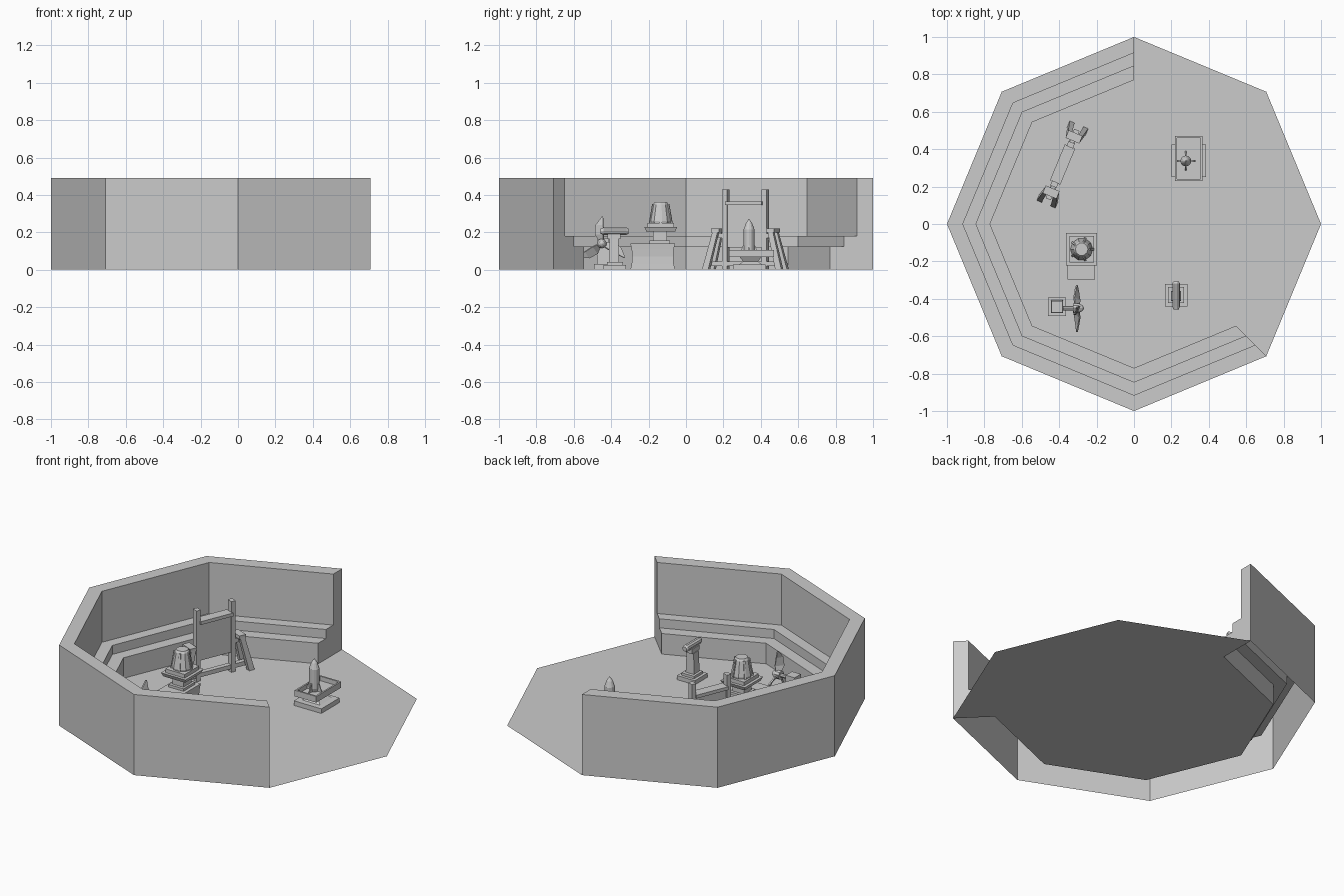
import bpy, bmesh
from math import radians, cos, sin, pi
from mathutils import Matrix, Vector

if "Cube" in bpy.data.objects:
    bpy.data.objects.remove(bpy.data.objects["Cube"])


def finish(name, bm, mat=None):
    if mat:
        bm.transform(mat)
    me = bpy.data.meshes.new(name)
    bm.to_mesh(me)
    bm.free()
    ob = bpy.data.objects.new(name, me)
    bpy.context.collection.objects.link(ob)
    return ob


def loft(name, rings, mat=None, caps=True, closed=True):
    """Skin a list of equal-length point rings."""
    bm = bmesh.new()
    vs = [[bm.verts.new(p) for p in r] for r in rings]
    n = len(rings[0])
    for a, b in zip(vs, vs[1:]):
        for i in range(n if closed else n - 1):
            j = (i + 1) % n
            bm.faces.new((a[i], a[j], b[j], b[i]))
    if caps:
        bm.faces.new(vs[0][::-1])
        bm.faces.new(vs[-1])
    bmesh.ops.recalc_face_normals(bm, faces=bm.faces)
    return finish(name, bm, mat)


def rect(cx, cy, z, w, d):
    return [(cx + sx * w / 2, cy + sy * d / 2, z) for sx, sy in ((-1, -1), (1, -1), (1, 1), (-1, 1))]


def box(name, x0, x1, y0, y1, z0, z1, mat=None):
    cx, cy, w, d = (x0 + x1) / 2, (y0 + y1) / 2, x1 - x0, y1 - y0
    return loft(name, [rect(cx, cy, z0, w, d), rect(cx, cy, z1, w, d)], mat)


def stack(name, cx, cy, levels, mat=None):
    """Square-section shape from (z, width, depth) levels."""
    return loft(name, [rect(cx, cy, z, w, d) for z, w, d in levels], mat)


def turned(name, profile, n, mat):
    """Round shape about local z from (radius, z) points."""
    return loft(name, [[(r * cos(2 * pi * i / n), r * sin(2 * pi * i / n), z) for i in range(n)]
                       for r, z in profile], mat)


def polar(r, deg, z=0.0):
    return (r * cos(radians(deg)), r * sin(radians(deg)), z)


T = Matrix.Translation
WALL_ANGLES = range(90, 316, 45)

# Floor: full octagon on the open side, inner edge along the steps
bm = bmesh.new()
outline = [polar(1, -45), polar(1, 0), polar(1, 45), polar(1, 90)]
outline += [polar(0.77, a) for a in WALL_ANGLES]
bm.faces.new([bm.verts.new(p) for p in outline])
finish("floor", bm)

# Wall with two steps inside, open underneath
section = [(1, 0), (1, .49), (.915, .49), (.915, .18), (.845, .18), (.845, .125), (.77, .125), (.77, 0)]
loft("stepped_wall", [[polar(r, a, z) for r, z in section] for a in WALL_ANGLES], closed=False)

# Tall display frame, parallel to the wall behind it
F = T((-0.382, 0.318, 0)) @ Matrix.Rotation(radians(67.5), 4, 'Z')
box("frame_panel", -.1, .1, -.012, .012, .12, .345, F)
box("frame_top_beam", -.105, .105, -.03, .03, .345, .365, F)
box("frame_bottom_beam", -.2, .2, -.015, .015, .02, .045, F)
for s in (-1, 1):
    box("frame_post", s * .114 - .014, s * .114 + .014, -.018, .018, 0, .43, F)
    box("frame_leg_cap", s * .16 - .022, s * .16 + .022, -.04, .04, .2, .22, F)
    box("frame_brace", min(s * .11, s * .15), max(s * .11, s * .15), -.012, .012, .17, .195, F)
    for v in (-.036, .036):
        loft("frame_leg", [rect(s * .212, v * 1.1, 0, .036, .028), rect(s * .158, v * .8, .21, .03, .022)], F)

# Capsule on a waisted pedestal
stack("capsule_base", -.282, -.178,
      [(0, .145, .24), (.03, .14, .225), (.07, .135, .22), (.11, .14, .225), (.14, .145, .24)])
stack("capsule_neck", -.28, -.14, [(.14, .1, .11), (.155, .1, .11), (.155, .075, .075), (.21, .075, .075)])
stack("capsule_tray", -.28, -.135, [(.205, .145, .155), (.228, .165, .175), (.228, .13, .14), (.25, .13, .14)])
C = T((-.28, -.135, 0))
turned("capsule_body", [(.058, .25), (.06, .26), (.042, .35), (.034, .362)], 10, C)
for i in range(5):
    loft("capsule_rib", [rect(.056, 0, .25, .018, .012), rect(.04, 0, .352, .014, .01)],
         C @ Matrix.Rotation(i * 2 * pi / 5, 4, 'Z'))

# Propeller on a stand
stack("propeller_stand", -.412, -.442,
      [(0, .096, .1), (.03, .096, .1), (.03, .065, .07), (.17, .06, .06)])
P = T((-.38, -.45, .14)) @ Matrix.Rotation(pi / 2, 4, 'Y')
turned("propeller_shaft", [(.012, 0), (.012, .065)], 8, P)
turned("propeller_hub", [(.026, .055), (.026, .085), (.016, .105), (.004, .112)], 10, P)
for a in (5, 125, 245):
    # Blade: curved, twisted sections running up local z
    rings = []
    for z, chord, sweep, twist in ((.015, .03, 0, 50), (.05, .055, -.008, 35), (.1, .045, -.004, 22), (.143, .006, .016, 12)):
        t = radians(twist)
        c = Vector((sin(t), cos(t), 0)) * chord / 2
        n = Vector((cos(t), -sin(t), 0)) * .004
        o = Vector((0, sweep, z))
        rings.append([o - c - n, o + c - n, o + c + n, o - c + n])
    loft("propeller_blade", rings, T((-.305, -.45, .14)) @ Matrix.Rotation(radians(a), 4, 'X'))

# Small cylinder exhibit on a column
stack("column_base", .225, -.38, [(0, .12, .12), (.025, .12, .12), (.025, .085, .085), (.04, .085, .085)])
stack("column_shaft", .225, -.385, [(.04, .055, .055), (.165, .048, .048)])
stack("column_cradle", .225, -.385, [(.165, .04, .07), (.192, .04, .07)])
turned("column_cylinder", [(.014, -.075), (.02, -.065), (.02, .06), (.014, .075)], 10,
       T((.225, -.382, .206)) @ Matrix.Rotation(pi / 2, 4, 'X'))

# Rocket standing in a rimmed tray
box("rocket_base", .2, .385, .25, .425, 0, .028)
stack("rocket_pedestal", .292, .345, [(.028, .12, .12), (.045, .07, .08), (.07, .1, .12)])
box("rocket_tray_floor", .22, .365, .23, .47, .068, .078)
for x in (.22, .355):
    box("rocket_tray_side", x, x + .01, .23, .47, .068, .105)
for y in (.23, .46):
    box("rocket_tray_end", .23, .355, y, y + .01, .068, .105)
R = T((.277, .337, 0))
turned("rocket_body", [(.022, .078), (.029, .1), (.029, .215), (.017, .248), (.003, .27)], 12, R)
for i in range(4):
    loft("rocket_fin", [rect(.035, 0, .08, .034, .006), rect(.028, 0, .13, .008, .006)],
         R @ Matrix.Rotation(i * pi / 2, 4, 'Z'))
